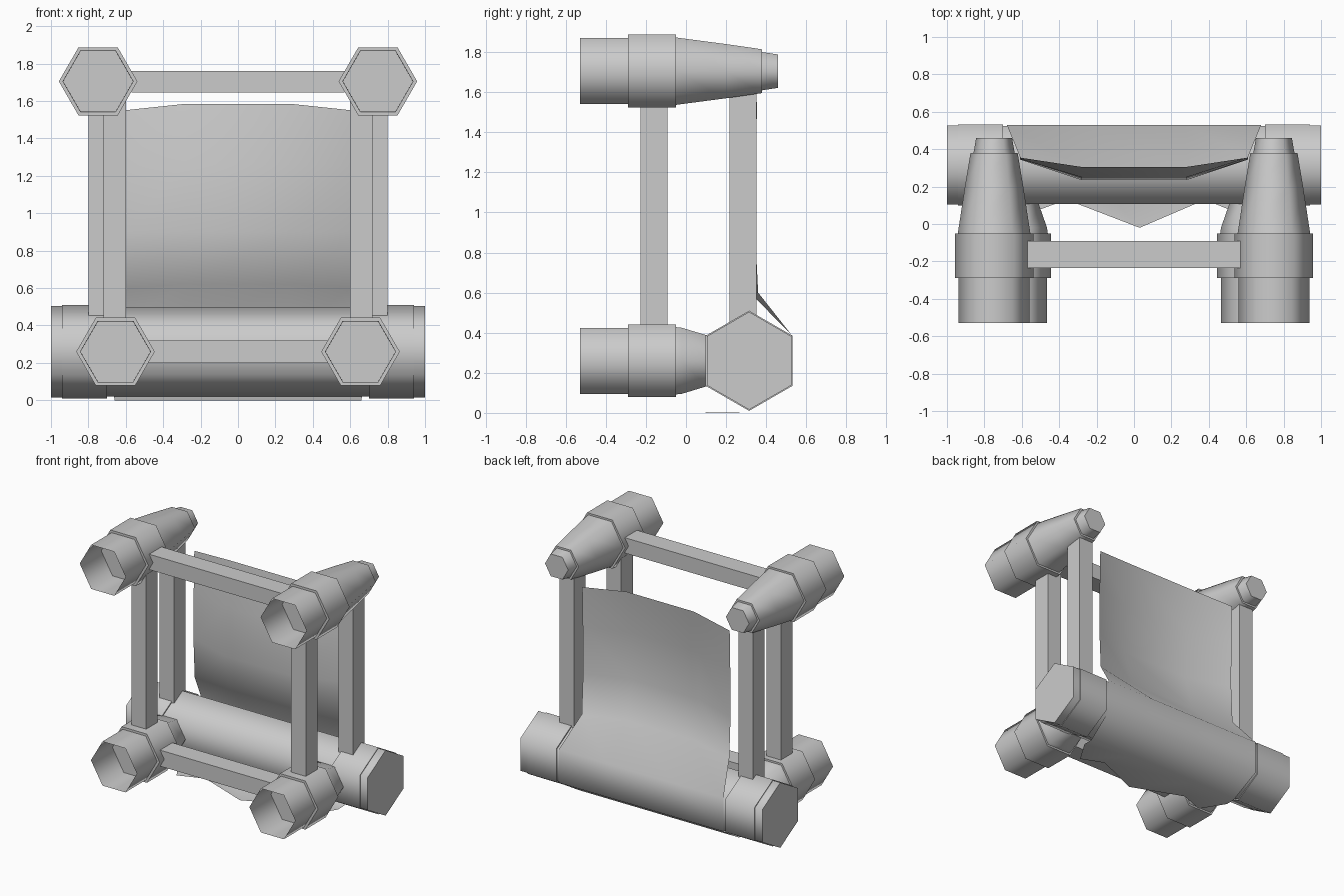
import bpy
import bmesh
import math
from mathutils import Vector

cube = bpy.data.objects.get("Cube")
if cube:
    bpy.data.objects.remove(cube, do_unlink=True)

grey = bpy.data.materials.new("plain_grey")
grey.use_nodes = True
COLOUR = (0.6, 0.6, 0.6, 1)
grey.diffuse_color = COLOUR
grey.node_tree.nodes["Principled BSDF"].inputs["Base Color"].default_value = COLOUR

X, Y, Z = Vector((1, 0, 0)), Vector((0, 1, 0)), Vector((0, 0, 1))


def finish(name, bm, fix_normals=True):
    if fix_normals:
        bmesh.ops.recalc_face_normals(bm, faces=bm.faces)
    mesh = bpy.data.meshes.new(name)
    bm.to_mesh(mesh)
    bm.free()
    mesh.materials.append(grey)
    obj = bpy.data.objects.new(name, mesh)
    bpy.context.collection.objects.link(obj)
    bpy.ops.object.select_all(action="DESELECT")
    obj.select_set(True)
    bpy.context.view_layer.objects.active = obj
    bpy.ops.object.shade_smooth_by_angle(angle=math.radians(65))
    return obj


def hex_lathe(name, profile, centre, axis, corner):
    """Six-sided turned part; profile holds (distance along axis, radius)."""
    bm = bmesh.new()
    side = axis.cross(corner)
    rings = []
    for along, radius in profile:
        ring = []
        for i in range(6):
            a = i * math.tau / 6
            offset = corner * math.cos(a) + side * math.sin(a)
            ring.append(bm.verts.new(Vector(centre) + axis * along + offset * radius))
        rings.append(ring)
    for a, b in zip(rings, rings[1:]):
        for i in range(6):
            j = (i + 1) % 6
            bm.faces.new((a[i], a[j], b[j], b[i]))
    bm.faces.new(rings[0])
    bm.faces.new(rings[-1])
    return finish(name, bm)


def box(name, low, high):
    bm = bmesh.new()
    bmesh.ops.create_cube(bm, size=1)
    low, high = Vector(low), Vector(high)
    for v in bm.verts:
        v.co = (low + high) / 2 + v.co * (high - low)
    return finish(name, bm)


# Hollow hexagonal pods: inner floor, open mouth, collar, tapered tail
mouth = [(-0.28, 0.187), (-0.53, 0.19), (-0.29, 0.19), (-0.29, 0.21),
         (-0.05, 0.21), (-0.05, 0.194)]
long_tail = [(0.2, 0.156), (0.38, 0.126), (0.38, 0.11), (0.46, 0.096)]
short_tail = [(-0.02, 0.19), (0.1, 0.148), (0.2, 0.125)]

for label, s in (("left", 1), ("right", -1)):
    hex_lathe(f"{label}_upper_pod", mouth + long_tail, (s * 0.748, 0, 1.705), Y, X)
    hex_lathe(f"{label}_lower_pod", mouth + short_tail, (s * 0.655, 0, 0.26), Y, X)
    # Upright posts
    for post, x, y, z0, z1 in (("front", 0.66, -0.16, 0.35, 1.6),
                               ("rear", 0.74, 0.285, 0.4, 1.65)):
        box(f"{label}_{post}_post", (s * x - 0.06, y - 0.068, z0),
            (s * x + 0.06, y + 0.068, z1))

# Cross bars between the pods
box("upper_cross_bar", (-0.57, -0.235, 1.645), (0.57, -0.09, 1.76))
box("lower_cross_bar", (-0.57, -0.235, 0.2), (0.57, -0.09, 0.32))

# Hexagonal roller with raised collars and end caps
half = [(0.7, 0.24), (0.7, 0.25), (0.94, 0.25), (0.94, 0.244), (1, 0.244)]
hex_lathe("roller", [(-x, r) for x, r in reversed(half)] + half,
          (0, 0.315, 0.26), X, Z)

# Cloth: each row is (half width, edge y, edge z, middle y, middle z)
rows = [(0.61, 0.355, 1.55, 0.305, 1.585),
        (0.61, 0.348, 1.25, 0.25, 1.26),
        (0.61, 0.345, 0.9, 0.235, 0.9),
        (0.61, 0.36, 0.6, 0.30, 0.62),
        (0.68, 0.53, 0.385, 0.53, 0.385),
        (0.68, 0.53, 0.135, 0.53, 0.135),
        (0.66, 0.315, 0.002, 0.315, 0.002)]
bm = bmesh.new()
grid = []
for w, ey, ez, my, mz in rows:
    grid.append([bm.verts.new(p) for p in
                 ((-w, ey, ez), (-0.28, my, mz), (0.28, my, mz), (w, ey, ez))])
for a, b in zip(grid, grid[1:]):
    for i in range(3):
        bm.faces.new((a[i + 1], a[i], b[i], b[i + 1]))
# Ragged lower flap, continuing under the roller
tips = [(-0.66, 0.24), (-0.55, 0.06), (-0.36, 0.13), (0.03, -0.02),
        (0.38, 0.13), (0.55, 0.06), (0.66, 0.24)]
edge = [bm.verts.new((x, y, 0)) for x, y in tips]
hem = grid[-1]
bm.faces.new([hem[1], hem[0]] + edge[:3])
bm.faces.new([hem[2], hem[1]] + edge[2:5])
bm.faces.new([hem[3], hem[2]] + edge[4:])
finish("hanging_cloth", bm, fix_normals=False)
